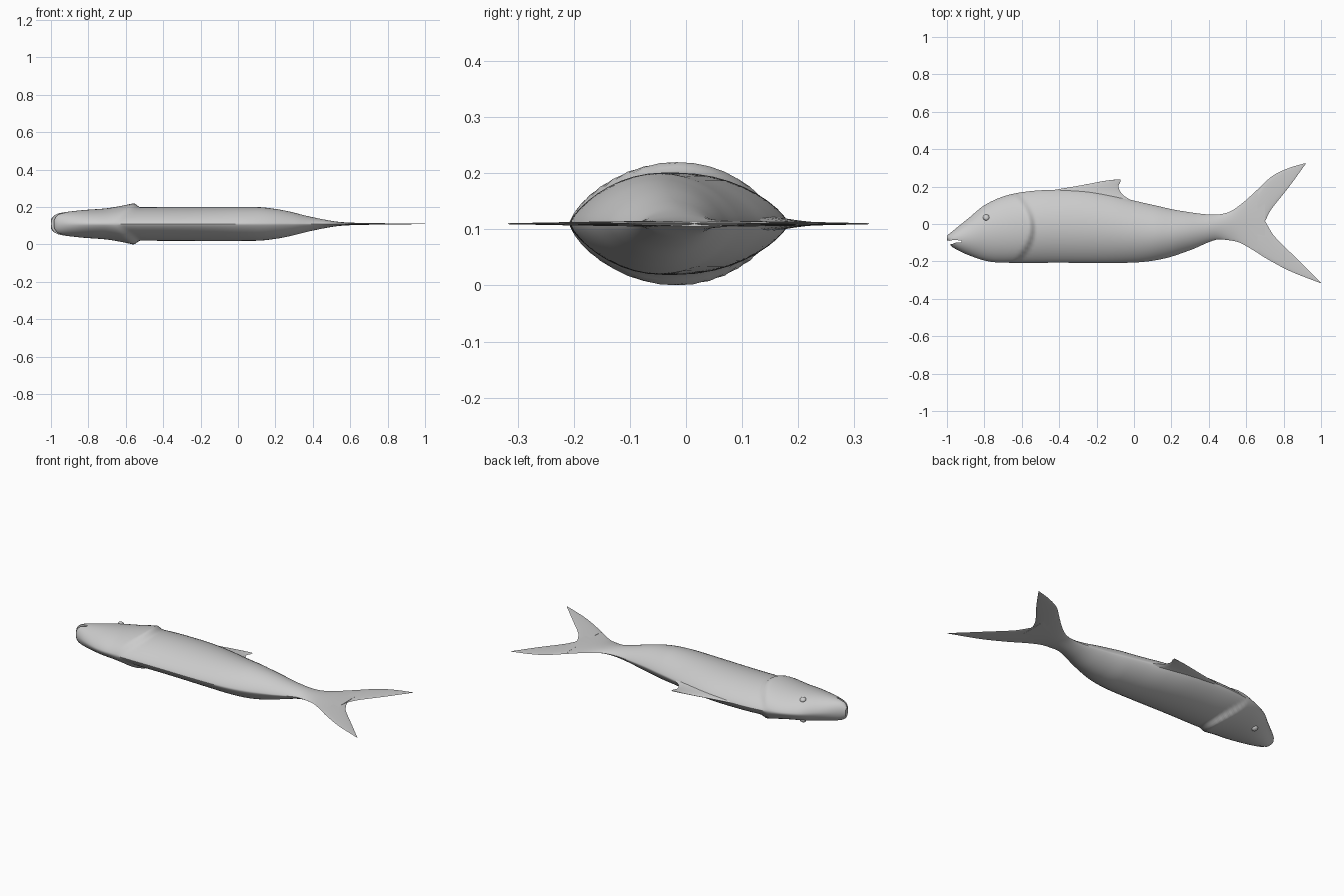
import bpy, bmesh, math

if "Cube" in bpy.data.objects:
    bpy.data.objects.remove(bpy.data.objects["Cube"])

MID = 0.11  # height of the symmetry plane of the fish lying on its side
grey = bpy.data.materials.new("silver_grey")
grey.use_nodes = True
grey.diffuse_color = (0.6, 0.6, 0.6, 1)
grey.node_tree.nodes["Principled BSDF"].inputs["Base Color"].default_value = (0.6, 0.6, 0.6, 1)


def curve(points, x):
    """Smooth interpolation through (x, value) points."""
    n = len(points)
    if x <= points[0][0]:
        return points[0][1]
    if x >= points[-1][0]:
        return points[-1][1]
    i = next(k for k in range(n - 1) if x <= points[k + 1][0])

    def slope(k):
        a, b = points[max(k - 1, 0)], points[min(k + 1, n - 1)]
        return (b[1] - a[1]) / (b[0] - a[0])

    (x0, y0), (x1, y1) = points[i], points[i + 1]
    d = x1 - x0
    t = (x - x0) / d
    return (y0 * (1 + 2 * t) * (1 - t) ** 2 + slope(i) * d * t * (1 - t) ** 2
            + y1 * t * t * (3 - 2 * t) + slope(i + 1) * d * t * t * (t - 1))


def finish(name, bm):
    bmesh.ops.recalc_face_normals(bm, faces=bm.faces)
    mesh = bpy.data.meshes.new(name)
    bm.to_mesh(mesh)
    bm.free()
    mesh.materials.append(grey)
    obj = bpy.data.objects.new(name, mesh)
    bpy.context.collection.objects.link(obj)
    return obj


def smooth(obj, angle=40):
    for poly in obj.data.polygons:
        poly.use_smooth = True
    obj.data.set_sharp_from_angle(angle=math.radians(angle))


def loft(name, start, end, steps, low, high, height, sides=40, swap=False):
    """Stack lens sections between two outline curves; height(s, v, k) gives the half thickness."""
    bm = bmesh.new()
    rings = []
    for i in range(steps + 1):
        s = start + (end - start) * i / steps
        a, b = curve(low, s), curve(high, s)
        ring = []
        for j in range(sides):
            t = 2 * math.pi * j / sides
            v = (a + b) / 2 + (b - a) / 2 * math.cos(t)
            k = math.sin(t)
            z = MID + math.copysign(height(s, v, abs(k)), k)
            ring.append(bm.verts.new((v, s, z) if swap else (s, v, z)))
        rings.append(ring)
    for r, q in zip(rings, rings[1:]):
        for j in range(sides):
            n = (j + 1) % sides
            bm.faces.new((r[j], r[n], q[n], q[j]))
    bm.faces.new(rings[0])
    bm.faces.new(rings[-1])
    return finish(name, bm)


# Body outline: back, belly and half thickness along the length
back = [(-1, -.062), (-.985, -.05), (-.96, -.03), (-.88, .035), (-.8, .1), (-.69, .15),
        (-.56, .175), (-.4, .183), (-.25, .177), (-.12, .155), (0, .125), (.11, .1),
        (.24, .072), (.42, .05), (.51, .065), (.58, .112), (.645, .17), (.7, .222)]
belly = [(-1, -.085), (-.98, -.115), (-.96, -.13), (-.9, -.16), (-.8, -.195), (-.72, -.206),
         (-.4, -.207), (0, -.206), (.16, -.185), (.3, -.14), (.436, -.085),
         (.5, -.086), (.565, -.1), (.67, -.16), (.7, -.18)]
thick = [(-1, .025), (-.985, .043), (-.96, .056), (-.9, .066), (-.8, .076), (-.7, .08),
         (-.56, .088), (-.45, .09), (.1, .09), (.2, .08), (.275, .066), (.38, .04),
         (.515, .014), (.6, .007), (.7, .005)]


def gill_bulge(d):
    if d < -.8 or d > -.52:
        return 0
    if d < -.56:
        return .022 * ((d + .8) / .24) ** 2
    t = (d + .56) / .04
    return .022 * (1 - t * t * (3 - 2 * t))


def body_height(x, y, k):
    power = 1 + .5 * min(1, (x + 1) / .3)
    d = x + .08 * ((y + .02) / .17) ** 2
    return curve(thick, x) * k ** power + gill_bulge(d) * k


body = loft("body", -1, .7, 190, belly, back, body_height)

# Mouth slit cut through the snout
bm = bmesh.new()
slit = [(-1.03, -.08), (-.985, -.09), (-.96, -.084), (-.92, -.09),
        (-.925, -.099), (-.955, -.1), (-.975, -.108), (-1.03, -.112)]
floor = bm.faces.new([bm.verts.new((x, y, -.1)) for x, y in slit])
walls = bmesh.ops.extrude_face_region(bm, geom=[floor])
bmesh.ops.translate(bm, vec=(0, 0, .4), verts=[g for g in walls["geom"] if isinstance(g, bmesh.types.BMVert)])
cutter = finish("mouth_cutter", bm)
cutter.hide_render = True
cut = body.modifiers.new("mouth", "BOOLEAN")
cut.operation = "DIFFERENCE"
cut.solver = "EXACT"
cut.object = cutter
bpy.context.view_layer.objects.active = body
bpy.ops.object.modifier_apply(modifier=cut.name)
bpy.data.objects.remove(cutter)
smooth(body)

# Forked tail lobes
upper_out = [(.66, .17), (.7, .222), (.75, .263), (.83, .3), (.918, .326)]
upper_in = [(.66, .015), (.7, .015), (.715, .045), (.735, .08), (.83, .2), (.918, .322)]
lower_out = [(.66, -.154), (.7, -.18), (.83, -.25), (1, -.317)]
lower_in = [(.66, .015), (.7, .015), (.715, -.01), (.75, -.065), (.86, -.175), (1, -.313)]
for name, tip, lo, hi in (("tail_upper_lobe", .918, upper_in, upper_out),
                          ("tail_lower_lobe", 1, lower_out, lower_in)):
    smooth(loft(name, .66, tip, 40, lo, hi,
                lambda x, y, k, tip=tip: (.001 + .004 * (tip - x) / (tip - .66)) * k, 16))

# Dorsal fin, stacked upward from inside the back
fin_front = [(.12, -.5), (.175, -.46), (.19, -.38), (.2, -.32), (.215, -.24), (.23, -.16), (.239, -.09)]
fin_rear = [(.12, 0), (.145, -.045), (.165, -.067), (.2, -.083), (.225, -.073), (.239, -.072)]
fin_thick = [(.12, .024), (.16, .013), (.2, .006), (.239, .002)]
smooth(loft("dorsal_fin", .12, .239, 30, fin_front, fin_rear,
            lambda y, x, k: curve(fin_thick, y) * k, 24, True))

# Eyes on both flanks
ex, ey = -.79, .035
a, b = curve(belly, ex), curve(back, ex)
u = (2 * ey - a - b) / (b - a)
eye_z = body_height(ex, ey, math.sqrt(1 - u * u))
for name, side in (("left_eye", 1), ("right_eye", -1)):
    bm = bmesh.new()
    bmesh.ops.create_uvsphere(bm, u_segments=20, v_segments=12, radius=.017)
    bmesh.ops.scale(bm, vec=(1, 1, .65), verts=bm.verts)
    eye = finish(name, bm)
    eye.location = (ex, ey, MID + side * eye_z)
    eye.rotation_euler = (-side * .45, 0, 0)
    smooth(eye)
